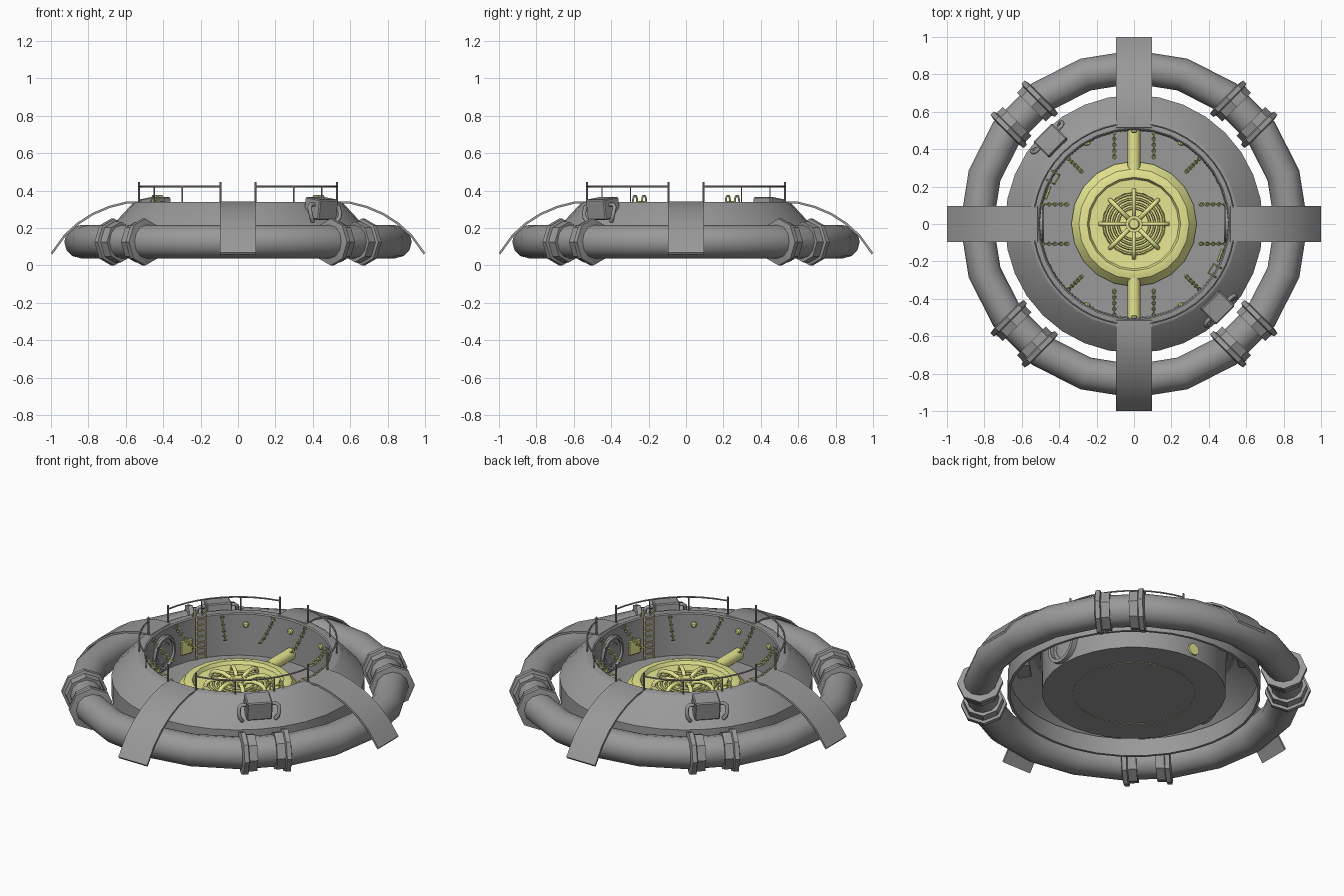
import bpy, bmesh
from math import sin, cos, pi, radians
from mathutils import Vector, Matrix

if "Cube" in bpy.data.objects:
    bpy.data.objects.remove(bpy.data.objects["Cube"])


def material(name, r, g, b):
    m = bpy.data.materials.new(name)
    m.diffuse_color = (r, g, b, 1)
    m.use_nodes = True
    m.node_tree.nodes["Principled BSDF"].inputs["Base Color"].default_value = m.diffuse_color
    return m


yellow = material("pale_yellow", 0.8, 0.8, 0.29)
grey = material("dark_grey", 0.32, 0.32, 0.32)


def finish(name, bm, mat=None, M=None, angle=35):
    bmesh.ops.remove_doubles(bm, verts=bm.verts, dist=1e-5)
    bmesh.ops.recalc_face_normals(bm, faces=bm.faces)
    if M:
        bm.transform(M)
    me = bpy.data.meshes.new(name)
    bm.to_mesh(me)
    bm.free()
    ob = bpy.data.objects.new(name, me)
    bpy.context.collection.objects.link(ob)
    me.materials.append(mat or grey)
    bpy.ops.object.select_all(action='DESELECT')
    ob.select_set(True)
    bpy.context.view_layer.objects.active = ob
    bpy.ops.object.shade_smooth_by_angle(angle=radians(angle))
    return ob


def skin(bm, rings, closed_u=False):
    """Quads between successive closed rings of points."""
    vs = [[bm.verts.new(p) for p in r] for r in rings]
    n, m = len(vs), len(vs[0])
    for i in range(n if closed_u else n - 1):
        for j in range(m):
            a, b = vs[i], vs[(i + 1) % n]
            k = (j + 1) % m
            bm.faces.new((a[j], a[k], b[k], b[j]))
    return vs


def lathe(name, prof, n, mat=None, M=None, closed=False, angle=35):
    """Revolve (radius, z) points about z; a radius near 0 is capped."""
    bm = bmesh.new()
    vs = skin(bm, [[(r * cos(2 * pi * j / n), r * sin(2 * pi * j / n), z)
                    for j in range(n)] for r, z in prof], closed)
    if not closed:
        for i in (0, -1):
            if prof[i][0] < 0.05:
                bm.faces.new(vs[i])
    return finish(name, bm, mat, M, angle)


def circle(R, z, r, n):
    return [(R + r * cos(2 * pi * i / n), z + r * sin(2 * pi * i / n)) for i in range(n)]


def tubes(name, paths, r, n=6, mat=None, M=None):
    """Round bars along several open paths, as one object."""
    bm = bmesh.new()
    for path in paths:
        P = [Vector(p) for p in path]
        rings, u = [], None
        for i, p in enumerate(P):
            t = (P[min(i + 1, len(P) - 1)] - P[max(i - 1, 0)]).normalized()
            u = u or (Vector((0, 0, 1)) if abs(t.z) < 0.9 else Vector((1, 0, 0)))
            u = (u - t * u.dot(t)).normalized()
            w = t.cross(u)
            rings.append([p + r * (u * cos(2 * pi * k / n) + w * sin(2 * pi * k / n)) for k in range(n)])
        vs = skin(bm, rings)
        bm.faces.new(vs[0])
        bm.faces.new(vs[-1])
    return finish(name, bm, mat, M, 50)


def box(name, size, M, mat=None, bevel=0):
    bm = bmesh.new()
    bmesh.ops.create_cube(bm, size=1, matrix=Matrix.Diagonal((*size, 1)))
    if bevel:
        bmesh.ops.bevel(bm, geom=bm.edges[:], offset=bevel, segments=1, affect='EDGES')
    return finish(name, bm, mat, M, 20)


def spin(deg):
    return Matrix.Rotation(radians(deg), 4, 'Z')


def at(deg, r, z):
    return spin(deg) @ Matrix.Translation((r, 0, z))


FACE_IN = Matrix.Rotation(radians(-90), 4, 'Y')  # turns a lathe axis toward the centre

# bowl: floor, inner wall, rim, sloping shoulder and outer skirt
lathe("bowl_shell", [(0.01, 0.09), (0.5, 0.09), (0.505, 0.335), (0.512, 0.34), (0.55, 0.34),
                     (0.56, 0.335), (0.69, 0.195), (0.69, 0.085), (0.675, 0.085), (0.675, 0.19)], 32)

# large ring pipe, with a parallel pair of flange couplings on each diagonal
lathe("ring_pipe", circle(0.84, 0.127, 0.089, 12), 20, closed=True, angle=45)
for q in range(4):
    for s in (-1, 1):
        M = at(45 + 90 * q, 0.83, 0.125) @ Matrix.Translation((0, 0.095 * s, 0))
        lathe("pipe_flange", [(0.085, -0.042), (0.108, -0.042), (0.11, 0.005), (0.125, 0.01),
                              (0.125, 0.035), (0.085, 0.042)], 8,
              M=M @ Matrix.Rotation(radians(-90 * s), 4, 'X'), angle=20)

# four curved straps over the ring
outer = [(0.515, 0.343), (0.6, 0.341), (0.69, 0.318), (0.78, 0.28), (0.86, 0.228), (0.93, 0.165), (1.0, 0.068)]
for q in range(4):
    bm = bmesh.new()
    skin(bm, [[(x, -0.095, z), (x, 0.095, z), (x - 0.007, 0.095, z - 0.01), (x - 0.007, -0.095, z - 0.01)]
              for x, z in outer])
    bmesh.ops.holes_fill(bm, edges=bm.edges[:])
    finish("strap", bm, None, spin(90 * q), 30)

# railings between the straps
for q in range(4):
    def P(d, z):
        a = radians(90 * q + d)
        return (0.538 * cos(a), 0.538 * sin(a), z)
    tubes("guard_rail", [[P(10 + 7 * i, 0.422) for i in range(11)]], 0.005)
    tubes("rail_posts", [[P(d, 0.335), P(d, 0.425)] for d in (33.5, 56.5)], 0.004)
    tubes("rail_end_posts", [[P(d, 0.335), P(d, 0.445)] for d in (10, 80)], 0.006)

# central yellow hub with a ringed vent and arched spokes
lathe("hub_base", [(0.335, 0.088), (0.335, 0.118), (0.322, 0.135), (0.295, 0.168), (0.27, 0.175), (0.25, 0.175),
                   (0.24, 0.155), (0.17, 0.152), (0.165, 0.14), (0.01, 0.14)], 20, yellow, angle=25)
for r in (0.085, 0.11, 0.135, 0.16):
    lathe("vent_ring", circle(r, 0.15, 0.007, 6), 24, yellow, closed=True)
lathe("vent_hub", [(0.01, 0.19), (0.025, 0.19), (0.03, 0.182), (0.045, 0.182), (0.045, 0.14)], 12, yellow)
tubes("vent_spokes", [[spin(45 * k) @ Vector((x, 0, z)) for x, z in
                       ((0.04, 0.16), (0.06, 0.178), (0.1, 0.19), (0.145, 0.188), (0.172, 0.175), (0.18, 0.15))]
                      for k in range(8)], 0.012, 8, yellow)

# feed pipes on the front and back, round hatches on the sides
for d in (90, 270):
    tubes("feed_pipe", [[(0.29, 0, 0.14), (0.51, 0, 0.14)]], 0.034, 12, yellow, spin(d))
for d in (0, 180):
    M = at(d, 0.498, 0.2) @ FACE_IN
    lathe("hatch_frame", [(0.085, -0.025), (0.105, -0.025), (0.105, 0.008), (0.097, 0.018), (0.085, 0.018)],
          20, M=M, closed=True)
    lathe("hatch_door", [(0.01, 0.006), (0.06, 0.006), (0.066, 0.0), (0.086, 0.0)], 20, M=M)

# wall lamps
for d in (60, 90, 120, 240, 270, 300):
    lathe("wall_lamp", [(0.016, 0), (0.016, 0.012), (0.01, 0.018)], 10, yellow, at(d, 0.504, 0.275) @ FACE_IN)

# ladders and wall panels
for d in (150, 330):
    rails = [[(x, y, z) for x, z in ((0.475, 0.1), (0.475, 0.355), (0.485, 0.372), (0.51, 0.372), (0.522, 0.34))]
             for y in (-0.028, 0.028)]
    rungs = [[(0.475, -0.028, 0.13 + 0.035 * i), (0.475, 0.028, 0.13 + 0.035 * i)] for i in range(7)]
    tubes("ladder", rails + rungs, 0.005, 6, yellow, spin(d))
    box("wall_panel", (0.015, 0.075, 0.085), at(d + 10, 0.49, 0.185), yellow, 0.004)


# hanging chains of small links, alternating direction
def chain(M, r0, r1):
    N = 9
    for i in range(N):
        t = i / (N - 1)
        p = Vector((r0 + (r1 - r0) * t, 0, 0.325 - 0.095 * t - 0.06 * t * (1 - t)))
        T = (M @ Matrix.Translation(p) @ Matrix.Rotation(radians(52 - 30 * t), 4, 'Y')
             @ Matrix.Rotation(pi / 2 * (i % 2), 4, 'X') @ Matrix.Diagonal((1.2, 0.9, 1, 1)))
        lathe("chain_link", circle(0.01, 0, 0.004, 4), 8, yellow, T, True, 60)


for q in range(4):
    for s in (-0.105, 0.105):
        chain(spin(90 * q) @ Matrix.Translation((0, s, 0)), 0.485, 0.36)
    chain(spin(45 + 90 * q), 0.49, 0.4)

# equipment boxes with bent handles on the shoulder
for d in (135, 315):
    box("equipment_box", (0.115, 0.14, 0.11), at(d, 0.627, 0.305) @ Matrix.Rotation(radians(8), 4, 'Y'), None, 0.006)
    tubes("box_handles", [[(0.645, s * 0.065, 0.325), (0.645, s * 0.095, 0.325), (0.65, s * 0.11, 0.312),
                           (0.66, s * 0.112, 0.28), (0.662, s * 0.105, 0.255), (0.655, s * 0.09, 0.235)]
                          for s in (-1, 1)], 0.011, 8, None, spin(d))
